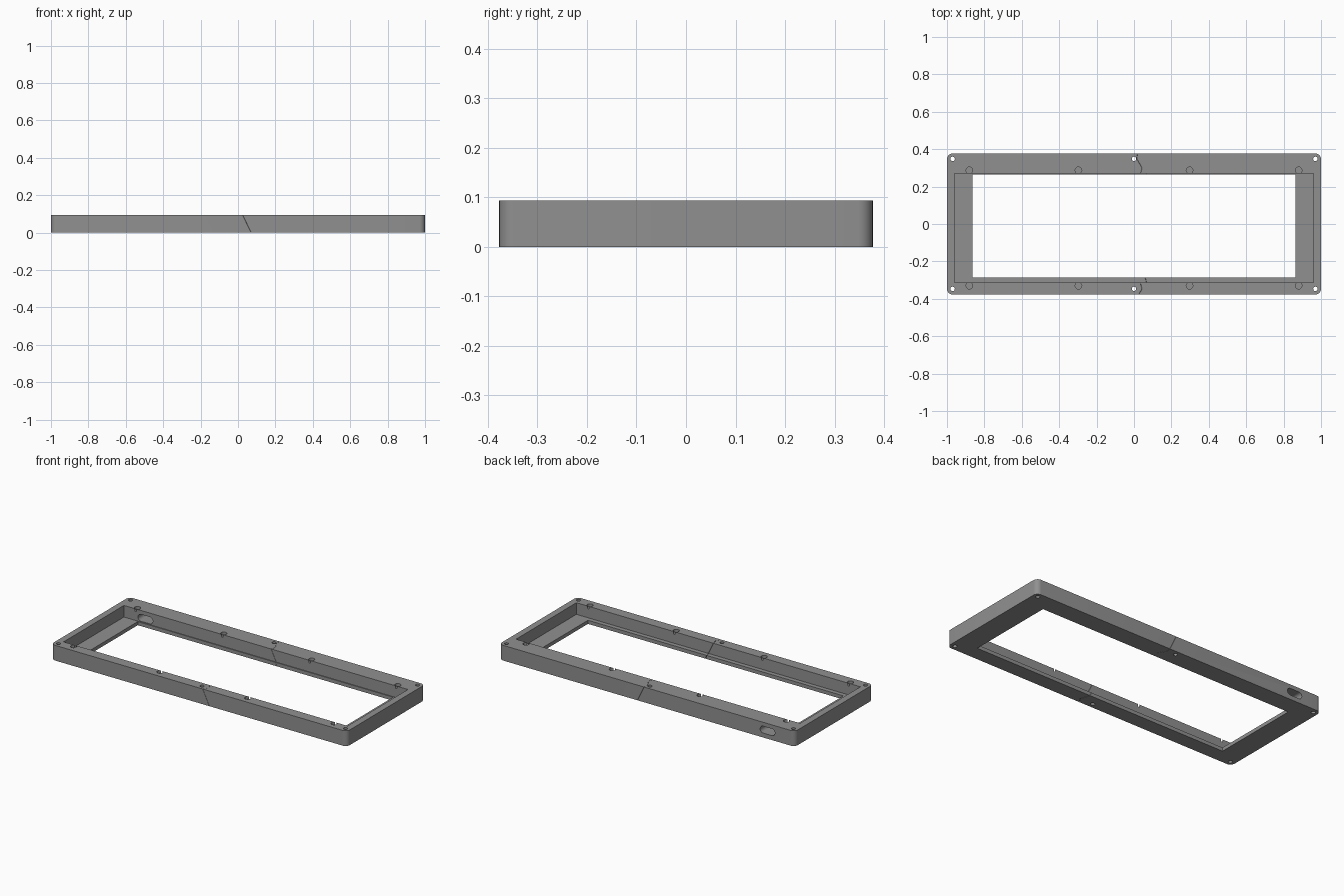
import bpy, bmesh, math

if "Cube" in bpy.data.objects:
    bpy.data.objects.remove(bpy.data.objects["Cube"])

HEIGHT, LIP = 0.093, 0.022

grey = bpy.data.materials.new("mid grey")
grey.diffuse_color = (0.28, 0.28, 0.28, 1)
grey.use_nodes = True
grey.node_tree.nodes["Principled BSDF"].inputs["Base Color"].default_value = grey.diffuse_color


def prism(name, outline, z0, z1, shear=0.0):
    """Extrude a counter-clockwise plan outline; shear slides the top in x."""
    bm = bmesh.new()
    low = [bm.verts.new((x, y, z0)) for x, y in outline]
    top = [bm.verts.new((x + shear * (z1 - z0), y, z1)) for x, y in outline]
    bm.faces.new(low[::-1])
    bm.faces.new(top)
    n = len(outline)
    for i in range(n):
        j = (i + 1) % n
        bm.faces.new((low[i], low[j], top[j], top[i]))
    bmesh.ops.recalc_face_normals(bm, faces=bm.faces)
    mesh = bpy.data.meshes.new(name)
    bm.to_mesh(mesh)
    bm.free()
    mesh.materials.append(grey)
    obj = bpy.data.objects.new(name, mesh)
    bpy.context.collection.objects.link(obj)
    return obj


def rect(x0, x1, y0, y1):
    return [(x0, y0), (x1, y0), (x1, y1), (x0, y1)]


def circle(cx, cy, r, n=24):
    return [(cx + r * math.cos(2 * math.pi * i / n),
             cy + r * math.sin(2 * math.pi * i / n)) for i in range(n)]


def rounded(hx, hy, r, steps=8):
    pts = []
    for k, (sx, sy) in enumerate([(1, 1), (-1, 1), (-1, -1), (1, -1)]):
        for i in range(steps + 1):
            a = math.pi / 2 * (k + i / steps)
            pts.append((sx * (hx - r) + r * math.cos(a), sy * (hy - r) + r * math.sin(a)))
    return pts


def cut(target, cutter):
    mod = target.modifiers.new("cut", 'BOOLEAN')
    mod.operation, mod.solver, mod.object = 'DIFFERENCE', 'EXACT', cutter
    bpy.context.view_layer.objects.active = target
    bpy.ops.object.modifier_apply(modifier=mod.name)
    bpy.data.objects.remove(cutter, do_unlink=True)


# Rounded frame with a panel recess above a narrower window
frame = prism("frame", rounded(1.0, 0.377, 0.03), 0, HEIGHT)
cut(frame, prism("recess", rect(-0.96, 0.96, -0.313, 0.27), LIP, 0.2))
cut(frame, prism("window", rect(-0.863, 0.863, -0.286, 0.265), -0.1, 0.2))

# Screw holes through the corners and the middle of each long rail
for x in (-0.97, 0.0, 0.97):
    for y in (-0.347, 0.348):
        cut(frame, prism("screw_hole", circle(x, y, 0.012, 16), -0.1, 0.2))

# Shallow round sockets beside the recess
for x in (-0.88, -0.297, 0.297, 0.88):
    for y in (-0.33, 0.287):
        cut(frame, prism("socket", circle(x, y, 0.0178), HEIGHT - 0.016, 0.2))

# Cable slot through the back rail
slot = prism("cable_slot", rounded(0.05, 0.021, 0.0205), -0.08, 0.08)
slot.rotation_euler = (math.pi / 2, 0, 0)
slot.location = (-0.815, 0.325, 0.048)
bpy.context.view_layer.update()
cut(frame, slot)

# Slanted zigzag seams that join the left and right halves
SEAMS = [[(0.012, -0.40), (0.043, -0.347), (0.015, -0.25)],
         [(0.03, 0.25), (0.043, 0.30), (0.014, 0.35), (0.024, 0.40)]]
SLOPE, GAP = -0.48, 0.0015
for path in SEAMS:
    outline = [(x + GAP / 2, y) for x, y in path] + [(x - GAP / 2, y) for x, y in path[::-1]]
    z0, z1 = -0.01, HEIGHT + 0.01
    outline = [(x - SLOPE * (HEIGHT - z0), y) for x, y in outline]
    cut(frame, prism("seam", outline, z0, z1, SLOPE))

bpy.ops.object.select_all(action='DESELECT')
frame.select_set(True)
bpy.context.view_layer.objects.active = frame
bpy.ops.object.shade_smooth_by_angle(angle=math.radians(30))
